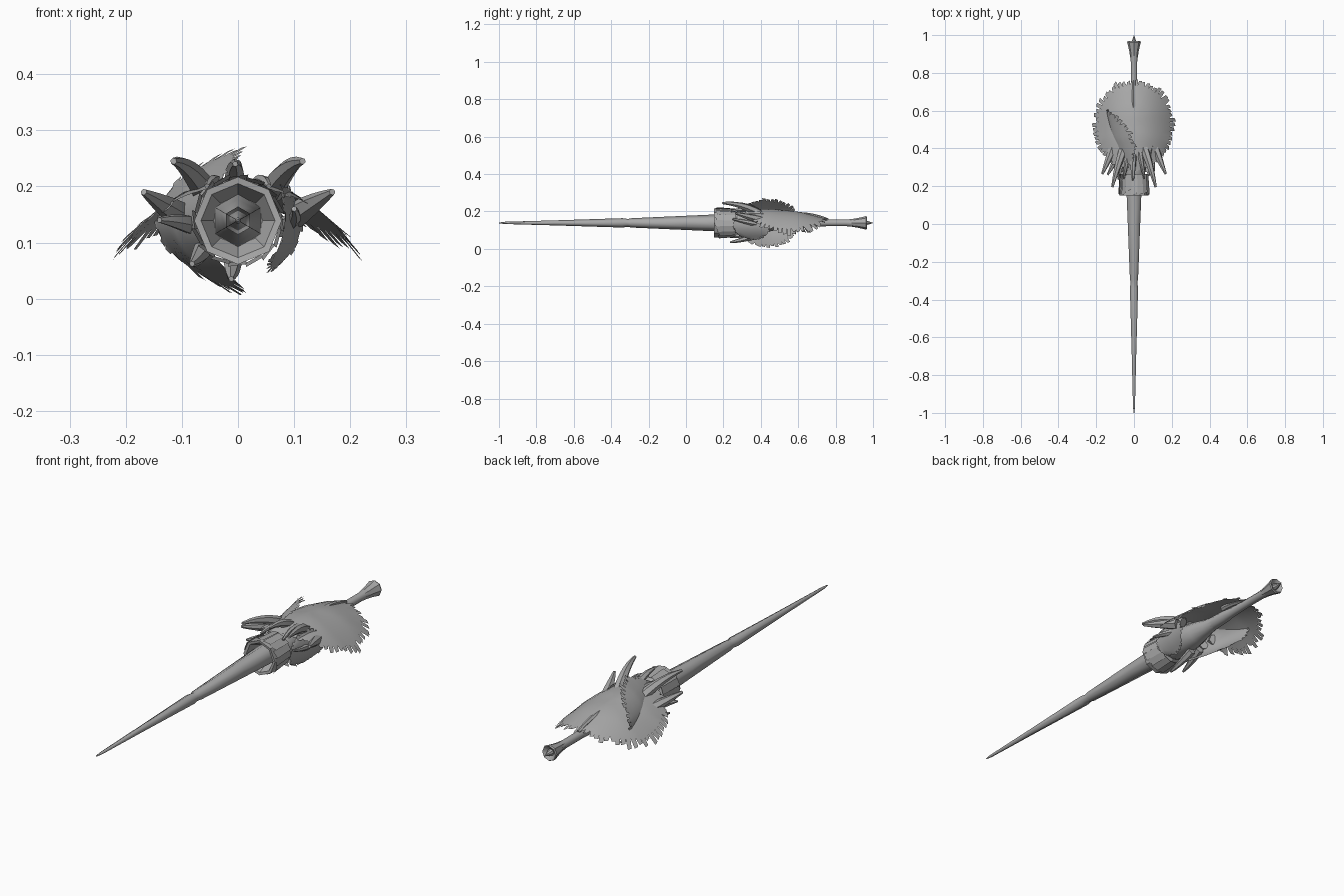
import bpy, bmesh, math, random
from mathutils import Vector, Matrix

if "Cube" in bpy.data.objects:
    bpy.data.objects.remove(bpy.data.objects["Cube"])

random.seed(4)
AXIS_Z = 0.139
grey = bpy.data.materials.new("dull_grey")
grey.diffuse_color = (0.4, 0.4, 0.4, 1)
grey.use_nodes = True
grey.node_tree.nodes["Principled BSDF"].inputs["Base Color"].default_value = grey.diffuse_color


def finish(bm, name, angle=40, recalc=True):
    if recalc:
        bmesh.ops.recalc_face_normals(bm, faces=bm.faces)
    me = bpy.data.meshes.new(name)
    bm.to_mesh(me)
    bm.free()
    me.materials.append(grey)
    ob = bpy.data.objects.new(name, me)
    bpy.context.collection.objects.link(ob)
    bpy.ops.object.select_all(action='DESELECT')
    ob.select_set(True)
    bpy.context.view_layer.objects.active = ob
    bpy.ops.object.shade_smooth_by_angle(angle=math.radians(angle))
    return ob


def bridge(bm, a, b):
    n = len(a)
    for i in range(n):
        bm.faces.new((a[i], a[(i + 1) % n], b[(i + 1) % n], b[i]))


def lathe(name, profile, sides, angle=40):
    """Sweep (y, radius) points round the long axis."""
    bm = bmesh.new()
    rings = []
    for y, r in profile:
        rings.append([bm.verts.new((r * math.sin(i * math.tau / sides), y,
                                    AXIS_Z + r * math.cos(i * math.tau / sides)))
                      for i in range(sides)])
    for a, b in zip(rings, rings[1:]):
        bridge(bm, a, b)
    bm.faces.new(rings[0])
    bm.faces.new(rings[-1])
    return finish(bm, name, angle)


def horn(name, base, mid, tip, r0, r1=0.005, sides=6, steps=6):
    """Tapered tube along a bent path."""
    p0, p1, p2 = Vector(base), Vector(mid), Vector(tip)
    bm = bmesh.new()
    rings = []
    for s in range(steps + 1):
        t = s / steps
        c = p0 * (1 - t) ** 2 + p1 * 2 * t * (1 - t) + p2 * t * t
        d = ((p1 - p0) * (1 - t) + (p2 - p1) * t).normalized()
        u = d.cross(Vector((0.3, 0.1, 1))).normalized()
        v = d.cross(u)
        r = r0 + (r1 - r0) * t ** 1.5
        rings.append([bm.verts.new(c + r * (u * math.cos(i * math.tau / sides)
                                            + v * math.sin(i * math.tau / sides)))
                      for i in range(sides)])
    for a, b in zip(rings, rings[1:]):
        bridge(bm, a, b)
    bm.faces.new(rings[0])
    bm.faces.new(rings[-1])
    return finish(bm, name, 50)


def shell(name, cy, half_w, half_l, ridge, curve, roll, teeth=52, solid=0.84):
    """Arched sheet with a torn, feathered rim, rolled round the long axis."""
    rot = Matrix.Translation((0, 0, AXIS_Z)) @ Matrix.Rotation(roll, 4, 'Y')
    bm = bmesh.new()

    def point(a, r, lift=0.0):
        x = half_w * r * math.sin(a)
        y = cy - half_l * r * math.cos(a)
        return bm.verts.new(rot @ Vector((x, y, ridge(y) - curve * x * x + lift)))

    step = math.tau / teeth
    centre = point(0, 0)
    rings = [[point(i * step, solid * k / 5) for i in range(teeth)] for k in range(1, 6)]
    for i in range(teeth):
        bm.faces.new((centre, rings[0][i], rings[0][(i + 1) % teeth]))
    for a, b in zip(rings, rings[1:]):
        bridge(bm, a, b)
    # torn feathers along the rim, shorter at the front
    for i in range(teeth):
        a = i * step
        front = max(0.0, math.cos(a))
        reach = solid + (1 - solid) * random.uniform(0.45, 1.0) * (1 - 0.6 * front)
        lean = step * random.uniform(-0.15, 0.25)
        lift = random.uniform(-0.006, 0.004)
        p = point(a + step * 0.85 + lean, reach - 0.02, lift)
        q = point(a + step * 0.15 + lean, reach, lift)
        bm.faces.new((rings[-1][i], rings[-1][(i + 1) % teeth], p, q))
    return finish(bm, name, 40)


def ramp(*pts):
    """Piecewise linear height along y."""
    def f(y):
        if y <= pts[0][0]:
            return pts[0][1]
        for (y0, h0), (y1, h1) in zip(pts, pts[1:]):
            if y <= y1:
                return h0 + (h1 - h0) * (y - y0) / (y1 - y0)
        return pts[-1][1]
    return f


# Long tapering spike with a small step part way
lathe("spike", [(-1.0, 0.002), (-0.97, 0.006), (-0.7, 0.0135), (-0.34, 0.025),
                (-0.31, 0.021), (-0.29, 0.025), (0.0, 0.038), (0.2, 0.047)], 6, 70)

# Faceted collar with a recessed mouth
lathe("collar", [(0.2, 0.044), (0.152, 0.066), (0.15, 0.078), (0.2, 0.077),
                 (0.25, 0.07), (0.27, 0.05)], 8, 25)

# Torn strips around the collar
bm = bmesh.new()
for i in range(16):
    a = i * math.tau / 16
    y0 = 0.155 + random.uniform(-0.005, 0.02)
    ends = []
    for da, r, y in ((-0.2, 0.079, y0), (0.22, 0.084, y0 + 0.008),
                     (0.22, 0.077, 0.265), (-0.2, 0.073, 0.265)):
        ends.append(bm.verts.new((r * math.sin(a + da), y, AXIS_Z + r * math.cos(a + da))))
    bm.faces.new(ends)
finish(bm, "collar_strips", 20)

# Swollen grip root, handle and flared pommel
lathe("grip_root", [(0.24, 0.05), (0.29, 0.064), (0.34, 0.056), (0.38, 0.058),
                    (0.43, 0.05), (0.5, 0.034), (0.56, 0.026)], 12, 60)
lathe("handle", [(0.5, 0.03), (0.62, 0.026), (0.66, 0.021), (0.75, 0.018),
                 (0.86, 0.018), (0.9, 0.022)], 10, 60)
lathe("pommel", [(0.87, 0.018), (0.92, 0.026), (0.962, 0.036), (0.968, 0.033),
                 (0.955, 0.015), (0.975, 0.009), (1.0, 0.001)], 8, 30)

# Main top shell, left side shell and small right side shell
shell("top_shell", 0.515, 0.225, 0.265,
      ramp((0.25, 0.055), (0.35, 0.073), (0.45, 0.076), (0.6, 0.06), (0.78, 0.014)),
      2.7, 0, 60)
shell("left_shell", 0.43, 0.137, 0.19,
      ramp((0.25, 0.055), (0.35, 0.085), (0.45, 0.118), (0.62, 0.15)),
      7.0, -math.pi / 2, 48)
shell("right_shell", 0.35, 0.085, 0.11,
      ramp((0.24, 0.08), (0.35, 0.1), (0.46, 0.115)), 5.0, math.radians(100), 30)

# Paired forward-pointing horns on the top shell
for s, side in ((1, "right"), (-1, "left")):
    horn(side + "_upper_horn", (s * 0.055, 0.4, 0.185), (s * 0.09, 0.3, 0.245),
         (s * 0.115, 0.195, 0.245), 0.023, 0.006)
    horn(side + "_outer_horn", (s * 0.105, 0.42, 0.15), (s * 0.135, 0.34, 0.17),
         (s * 0.168, 0.265, 0.19), 0.024, 0.006)
    horn(side + "_inner_horn", (s * 0.03, 0.38, 0.2), (s * 0.045, 0.3, 0.22),
         (s * 0.055, 0.24, 0.2), 0.014)

# Middle horn, lower horns and side horn
horn("middle_horn", (-0.005, 0.38, 0.2), (-0.005, 0.3, 0.245), (-0.005, 0.23, 0.24), 0.02)
horn("lower_horn", (-0.01, 0.38, 0.075), (-0.01, 0.3, 0.045), (-0.012, 0.235, 0.035), 0.018)
horn("lower_left_horn", (-0.055, 0.38, 0.1), (-0.07, 0.3, 0.07), (-0.082, 0.235, 0.062), 0.019)
horn("left_side_horn", (-0.08, 0.38, 0.13), (-0.11, 0.31, 0.14), (-0.14, 0.26, 0.14), 0.018)
horn("right_side_horn", (0.08, 0.4, 0.13), (0.11, 0.33, 0.14), (0.1, 0.25, 0.16), 0.016)

# Small ridge where the handle leaves the shell
horn("rear_ridge", (0, 0.6, 0.185), (0, 0.68, 0.185), (0, 0.76, 0.155), 0.012, 0.008)
